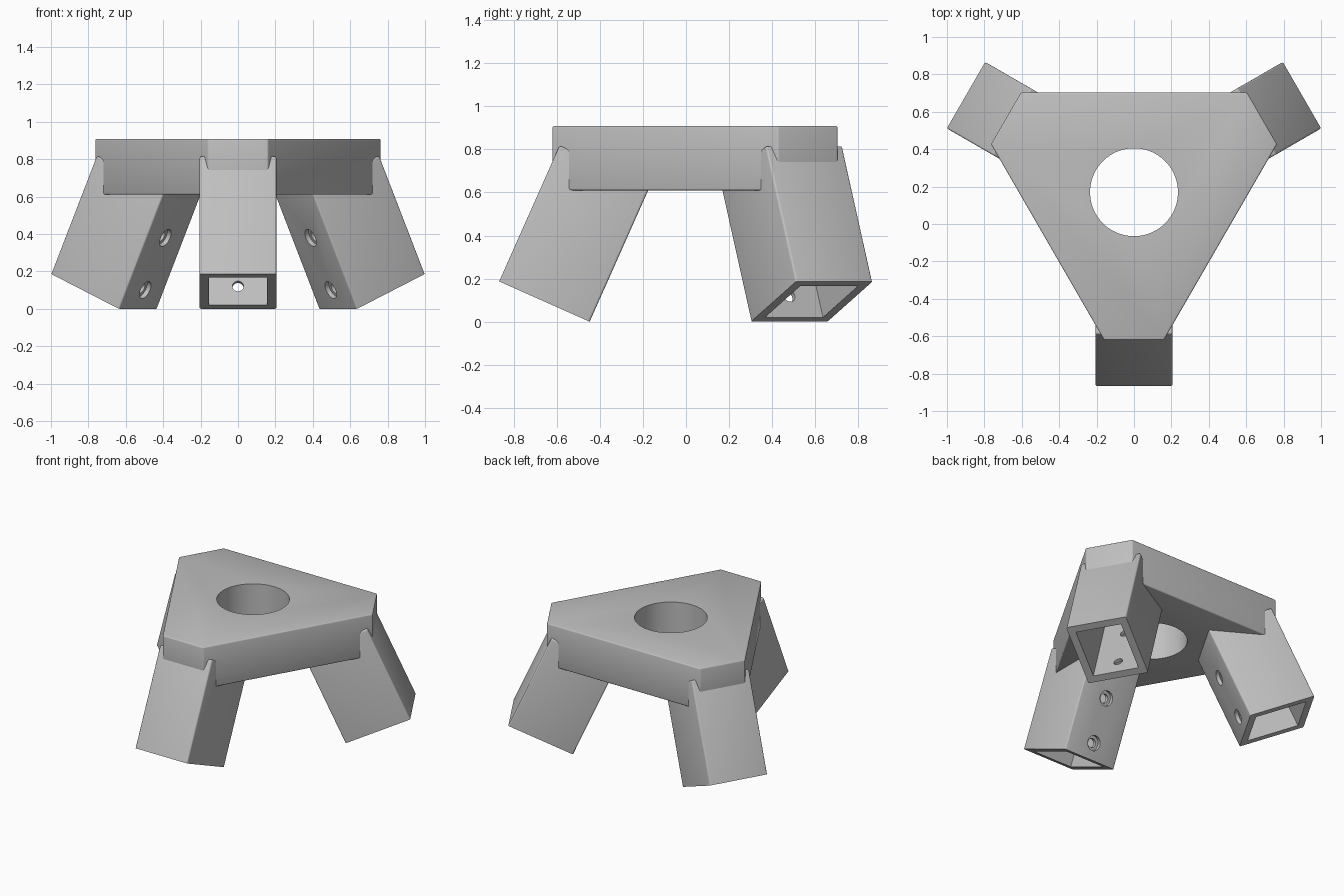
import bpy, bmesh
from math import radians, cos, sin
from mathutils import Matrix, Vector

if "Cube" in bpy.data.objects:
    bpy.data.objects.remove(bpy.data.objects["Cube"])

GREY = (0.52, 0.52, 0.52, 1)
mat = bpy.data.materials.new("matte grey")
mat.use_nodes = True
mat.diffuse_color = GREY
mat.node_tree.nodes["Principled BSDF"].inputs["Base Color"].default_value = GREY

CENTRE = Matrix.Translation((0, 0.17, 0))
TILT = radians(24)
WIDTH, DEPTH, LENGTH, WALL = 0.41, 0.46, 0.69, 0.05


def make_object(name, bm, matrix):
    bmesh.ops.recalc_face_normals(bm, faces=bm.faces)
    mesh = bpy.data.meshes.new(name)
    bm.to_mesh(mesh)
    bm.free()
    mesh.materials.append(mat)
    obj = bpy.data.objects.new(name, mesh)
    obj.matrix_world = matrix
    bpy.context.collection.objects.link(obj)
    return obj


def box(lo, hi):
    bm = bmesh.new()
    lo, hi = Vector(lo), Vector(hi)
    size = Matrix.Diagonal((*(hi - lo), 1))
    bmesh.ops.create_cube(bm, size=1, matrix=Matrix.Translation((lo + hi) / 2) @ size)
    return bm


def cylinder(radius, depth, matrix, sides=48):
    bm = bmesh.new()
    bmesh.ops.create_cone(bm, cap_ends=True, segments=sides, radius1=radius,
                          radius2=radius, depth=depth, matrix=matrix)
    return bm


def soften(bm, edges, width):
    bmesh.ops.bevel(bm, geom=edges, offset=width, offset_type='OFFSET',
                    segments=3, profile=0.5, affect='EDGES')


def cut(obj, cutters):
    """Subtract the cutters, bake the result and remove them."""
    for c in cutters:
        mod = obj.modifiers.new("cut", 'BOOLEAN')
        mod.operation, mod.solver, mod.object = 'DIFFERENCE', 'EXACT', c
    bpy.context.view_layer.update()
    deps = bpy.context.evaluated_depsgraph_get()
    mesh = bpy.data.meshes.new_from_object(obj.evaluated_get(deps))
    obj.modifiers.clear()
    obj.data = mesh
    for c in cutters:
        bpy.data.objects.remove(c)
    bpy.ops.object.select_all(action='DESELECT')
    obj.select_set(True)
    bpy.context.view_layer.objects.active = obj
    bpy.ops.object.shade_smooth_by_angle(angle=radians(35))


# Top plate: a triangle with clipped corners
bm = bmesh.new()
ring = []
for k in range(3):
    turn = Matrix.Rotation(radians(120 * k), 4, 'Z')
    for x in (-0.16, 0.16):
        ring.append(bm.verts.new(turn @ Vector((x, -0.79, 0.61))))
face = bm.faces.new(ring)
grown = bmesh.ops.extrude_face_region(bm, geom=[face])["geom"]
bmesh.ops.translate(bm, vec=(0, 0, 0.298),
                    verts=[g for g in grown if isinstance(g, bmesh.types.BMVert)])
bmesh.ops.recalc_face_normals(bm, faces=bm.faces)
soften(bm, bm.edges[:], 0.008)
plate = make_object("top_plate", bm, CENTRE)

# Round opening through the plate
cut(plate, [make_object("plate_hole_cutter",
                        cylinder(0.235, 1, Matrix.Translation((0, 0, 0.76)), 96), CENTRE)])

# Three splayed leg sockets, each with two counterbored screw holes
for k, name in enumerate(("front_leg", "left_leg", "right_leg")):
    place = (CENTRE @ Matrix.Rotation(radians(120 * k), 4, 'Z')
             @ Matrix.Translation((0, -0.617, 0)) @ Matrix.Rotation(-TILT, 4, 'X'))
    half = WIDTH / 2
    bm = box((-half, -DEPTH, 0), (half, 0, LENGTH))
    soften(bm, [e for e in bm.edges if max(v.co.z for v in e.verts) > 0.1], 0.01)
    leg = make_object(name, bm, place)

    cutters = [make_object("socket_cutter",
                           box((WALL - half, WALL - DEPTH, -0.1),
                               (half - WALL, -WALL, 0.6)), place)]
    for height in (0.11, 0.415):
        across = Matrix.Translation((0, 0, height)) @ Matrix.Rotation(radians(90), 4, 'X')
        cutters.append(make_object("screw_cutter", cylinder(0.03, 0.2, across), place))
        cutters.append(make_object("counterbore_cutter", cylinder(0.05, 0.05, across), place))
    cut(leg, cutters)
